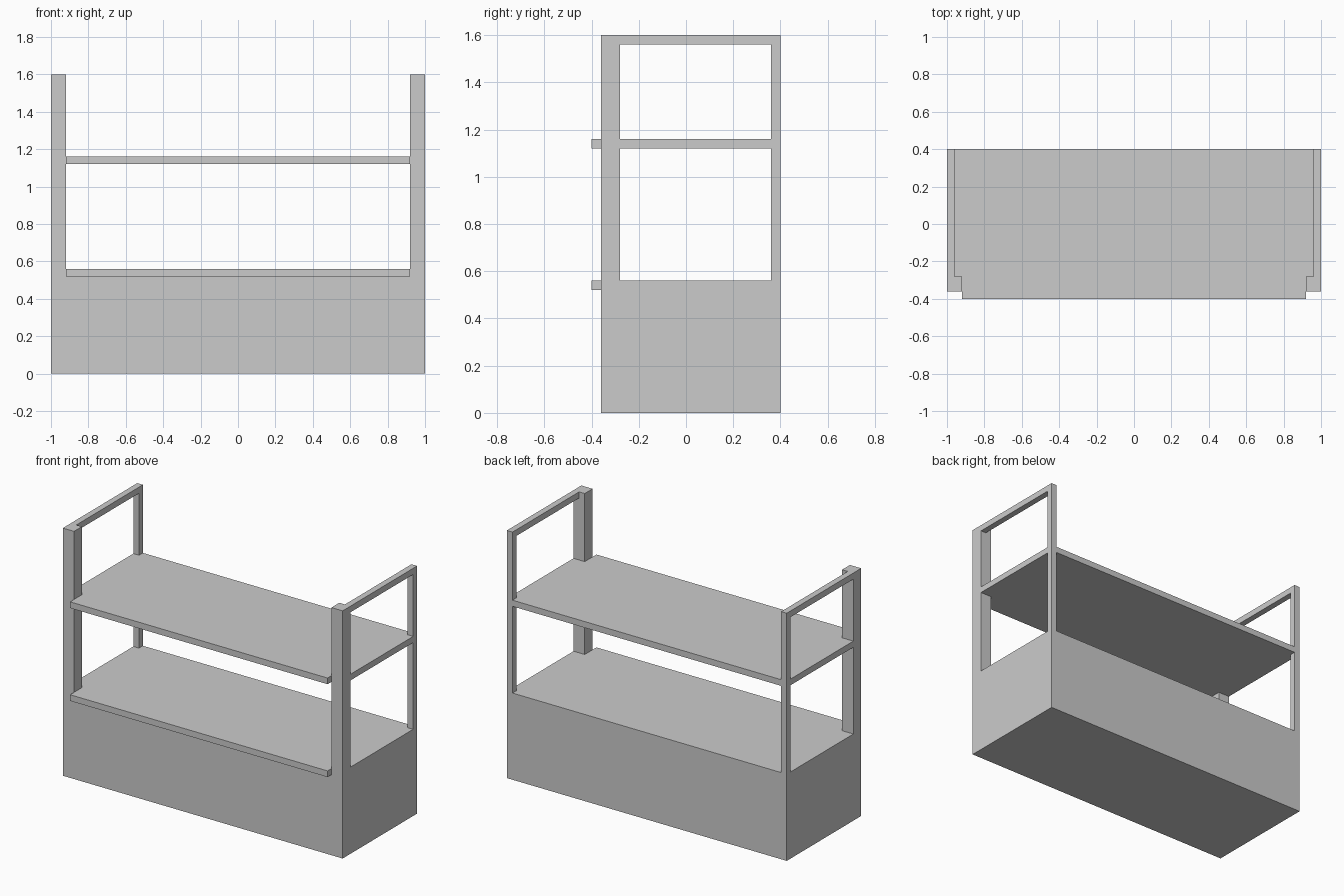
import bpy, bmesh

if "Cube" in bpy.data.objects:
    bpy.data.objects.remove(bpy.data.objects["Cube"])


def prism(name, outline, z0, z1):
    """Extrude a flat xy outline from z0 up to z1."""
    bm = bmesh.new()
    face = bm.faces.new([bm.verts.new((x, y, z0)) for x, y in outline])
    top = bmesh.ops.extrude_face_region(bm, geom=[face])["geom"]
    bmesh.ops.translate(bm, vec=(0, 0, z1 - z0),
                        verts=[g for g in top if isinstance(g, bmesh.types.BMVert)])
    bmesh.ops.recalc_face_normals(bm, faces=bm.faces)
    mesh = bpy.data.meshes.new(name)
    bm.to_mesh(mesh)
    bm.free()
    obj = bpy.data.objects.new(name, mesh)
    bpy.context.collection.objects.link(obj)
    return obj


def box(name, x0, x1, y0, y1, z0, z1):
    return prism(name, [(x0, y0), (x1, y0), (x1, y1), (x0, y1)], z0, z1)


def mirrored(obj):
    obj.modifiers.new("mirror", "MIRROR").use_axis[0] = True


BASE, TOP, T = 0.56, 1.6, 0.04          # base height, total height, board thickness
SHELF = 1.12                            # underside of the upper shelf

# Solid base with the projecting lip of the lower shelf
box("base", -1, 1, -0.36, 0.4, 0, BASE)
box("lower_shelf_lip", -0.92, 0.92, -0.4, -0.36, BASE - T, BASE)

# Upper shelf, notched around all four posts
half = [(0.92, -0.4), (0.92, -0.28), (1, -0.28), (1, 0.36), (0.96, 0.36), (0.96, 0.4)]
prism("upper_shelf", half + [(-x, y) for x, y in reversed(half)], SHELF, SHELF + T)

# Side frames: thick front posts, thin back posts and top rails
mirrored(box("front_post", 0.92, 1, -0.36, -0.28, BASE, TOP))
mirrored(box("back_post", 0.96, 1, 0.36, 0.4, BASE, TOP))
mirrored(box("top_rail", 0.96, 1, -0.28, 0.36, TOP - T, TOP))
